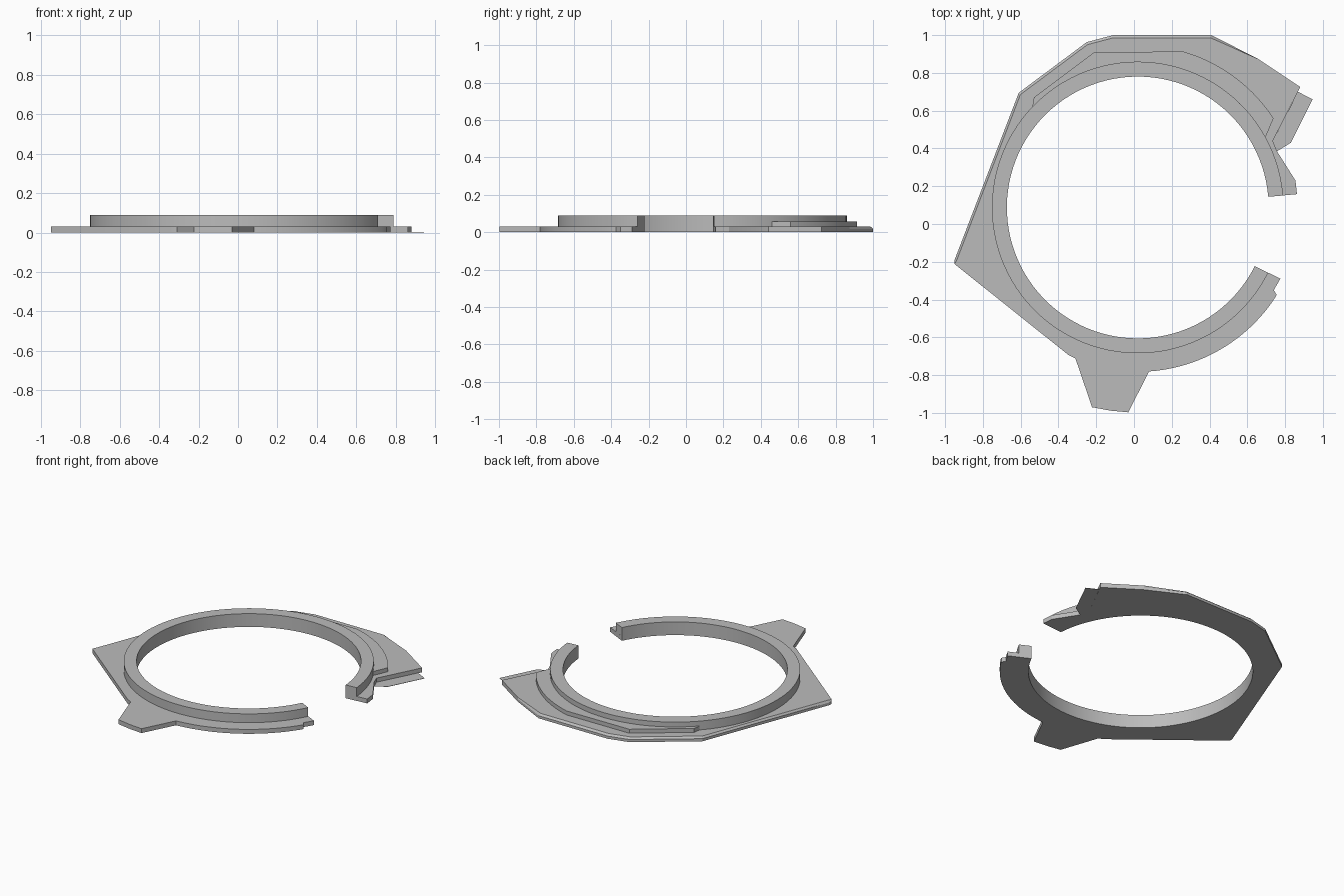
import bpy, bmesh
from math import radians, cos, sin

cube = bpy.data.objects.get("Cube")
if cube:
    bpy.data.objects.remove(cube, do_unlink=True)

grey = bpy.data.materials.new("plain grey")
grey.use_nodes = True
colour = (0.5, 0.5, 0.5, 1)
grey.diffuse_color = colour
grey.node_tree.nodes["Principled BSDF"].inputs["Base Color"].default_value = colour

CENTRE = (0.02, 0.0875)        # centre of the round opening
INNER, OUTER = 0.693, 0.772    # wall radii
START, END = 4.7, 333.4        # the opening in the ring lies between these angles
PLATE, STEP, TOP = 0.03, 0.057, 0.09


def arc(radius, a0, a1, n):
    """Points on an arc round the centre, angles in degrees."""
    angles = [radians(a0 + (a1 - a0) * i / n) for i in range(n + 1)]
    return [(CENTRE[0] + radius * cos(a), CENTRE[1] + radius * sin(a)) for a in angles]


def solid(name, layers):
    """Closed solid through stacked outlines, given as (points, z)."""
    bm = bmesh.new()
    rows = [[bm.verts.new((x, y, z)) for x, y in pts] for pts, z in layers]
    bm.faces.new(list(reversed(rows[0])))
    bm.faces.new(rows[-1])
    n = len(rows[0])
    for low, high in zip(rows, rows[1:]):
        for i in range(n):
            j = (i + 1) % n
            bm.faces.new((low[i], low[j], high[j], high[i]))
    bmesh.ops.recalc_face_normals(bm, faces=bm.faces)
    mesh = bpy.data.meshes.new(name)
    bm.to_mesh(mesh)
    bm.free()
    mesh.materials.append(grey)
    obj = bpy.data.objects.new(name, mesh)
    bpy.context.collection.objects.link(obj)
    bpy.ops.object.select_all(action='DESELECT')
    obj.select_set(True)
    bpy.context.view_layer.objects.active = obj
    bpy.ops.object.shade_smooth_by_angle(angle=radians(20))
    return obj


# Base plate: outline runs from the upper side of the opening to the lower side
upper_end = [(0.863, 0.158), (0.855, 0.23), (0.757, 0.385), (0.735, 0.44),
             (0.88, 0.725), (0.655, 0.875)]
back_rim = [(0.41, 1.0), (-0.11, 1.0), (-0.25, 0.963), (-0.61, 0.695), (-0.95, -0.19)]
front_tab = [(-0.95, -0.212), (-0.345, -0.695), (-0.31, -0.712), (-0.222, -0.97),
             (-0.125, -0.988), (-0.03, -0.997), (0.08, -0.78)]
lower_rim = arc(0.87, -86, -33, 24)
lower_end = [(0.755, -0.375), (0.74, -0.35), (0.775, -0.29)]
inner_edge = arc(INNER, END, START, 96)


def plate_outline(shrink):
    rim = [(x * (1 - shrink), y * (1 - shrink)) for x, y in back_rim]
    return upper_end + rim + front_tab + lower_rim + lower_end + inner_edge


flat = plate_outline(0)
solid("base_plate", [(flat, 0), (flat, PLATE * 0.6), (plate_outline(0.014), PLATE)])

# Raised ring wall
ring = arc(OUTER, START, END, 96) + inner_edge
solid("ring_wall", [(ring, PLATE), (ring, TOP)])

# Low step along the back of the ring
step = arc(0.86, 33.3, 73.7, 20) + [(-0.21, 0.91), (-0.53, 0.67)] + arc(0.765, 137, 28.4, 36)
solid("back_step", [(step, PLATE), (step, STEP)])

# Thin flap beside the plate
flap = [(0.757, 0.385), (0.83, 0.43), (0.945, 0.66), (0.868, 0.70), (0.735, 0.44)]
solid("side_flap", [(flap, 0), (flap, 0.002)])
